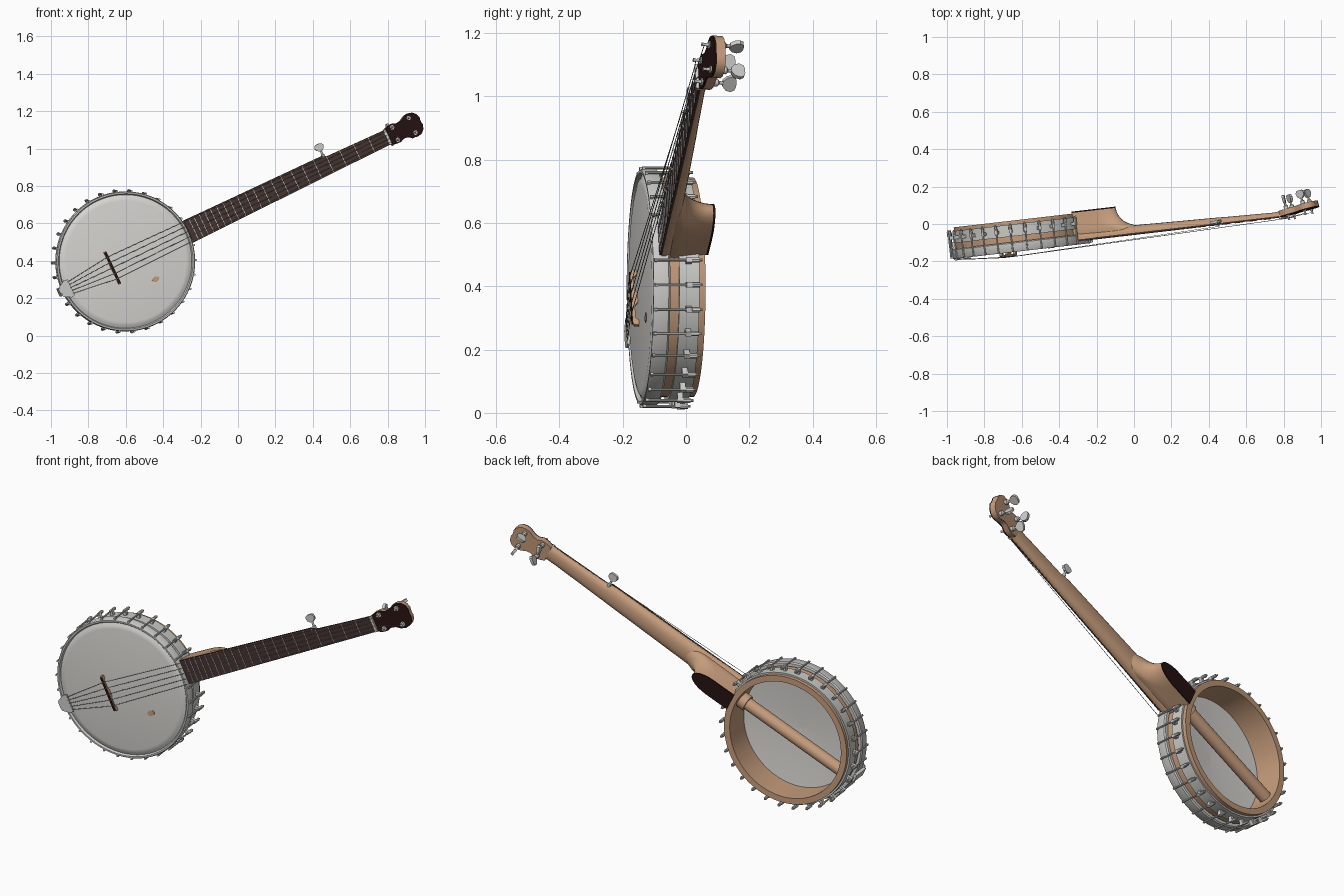
import bpy, bmesh, math
from mathutils import Matrix, Vector

if "Cube" in bpy.data.objects:
    bpy.data.objects.remove(bpy.data.objects["Cube"])

# Instrument frame: u along the neck, v across it, w out of the drum face
yaw, tilt = math.radians(6.6), math.radians(25.2)
A, Z = Vector((math.cos(yaw), math.sin(yaw), 0)), Vector((0, 0, 1))
U = A * math.cos(tilt) + Z * math.sin(tilt)
V = Z * math.cos(tilt) - A * math.sin(tilt)
W = U.cross(V)
FRAME = Matrix((U, V, W)).transposed().to_4x4()
FRAME.translation = (-0.60, -0.145, 0.397)


def material(name, rgb):
    m = bpy.data.materials.new(name)
    m.diffuse_color = (*rgb, 1)
    m.use_nodes = True
    m.node_tree.nodes["Principled BSDF"].inputs["Base Color"].default_value = m.diffuse_color
    return m


WOOD = material("tan wood", (0.56, 0.335, 0.20))
DARK = material("dark veneer", (0.02, 0.006, 0.006))
BOARD = material("fingerboard brown", (0.06, 0.035, 0.03))
SKIN = material("drum white", (0.68, 0.67, 0.64))
METAL = material("pale metal", (0.60, 0.60, 0.58))
STEEL = material("string steel", (0.35, 0.35, 0.34))


def place(name, mesh, mat=None, local=Matrix()):
    ob = bpy.data.objects.new(name, mesh)
    bpy.context.collection.objects.link(ob)
    if mat:
        mesh.materials.append(mat)
    ob.matrix_world = FRAME @ local
    return ob


def build(name, verts, faces, mat, local=Matrix(), angle=35):
    me = bpy.data.meshes.new(name)
    me.from_pydata([tuple(v) for v in verts], [], faces)
    bm = bmesh.new()
    bm.from_mesh(me)
    bmesh.ops.recalc_face_normals(bm, faces=bm.faces)
    bm.to_mesh(me)
    bm.free()
    me.shade_smooth()
    me.set_sharp_from_angle(angle=math.radians(angle))
    return place(name, me, mat, local)


def loft(name, rings, mat, local=Matrix(), caps=True):
    n = len(rings[0])
    faces = [(i * n + j, i * n + (j + 1) % n, (i + 1) * n + (j + 1) % n, (i + 1) * n + j)
             for i in range(len(rings) - 1) for j in range(n)]
    if caps:
        faces += [tuple(range(n)), tuple(range((len(rings) - 1) * n, len(rings) * n))]
    return build(name, [p for r in rings for p in r], faces, mat, local)


def prism(name, outline, w0, w1, mat, local=Matrix()):
    return loft(name, [[(x, y, w) for x, y in outline] for w in (w0, w1)], mat, local)


def box(name, u, v, w, mat, local=Matrix()):
    return prism(name, [(u[0], v[0]), (u[1], v[0]), (u[1], v[1]), (u[0], v[1])], w[0], w[1], mat, local)


def rod(name, points, r, mat, local=Matrix(), n=12):
    # Round bar through points; r may be one radius or one per point
    points = [Vector(p) for p in points]
    radii = r if isinstance(r, (list, tuple)) else [r] * len(points)
    q = (points[-1] - points[0]).to_track_quat('Z', 'Y')
    ring = [Vector((math.cos(k * math.tau / n), math.sin(k * math.tau / n), 0)) for k in range(n)]
    return loft(name, [[p + q @ (c * s) for c in ring] for p, s in zip(points, radii)], mat, local)


def lathe(name, profile, mat, n=96):
    # Closed (radius, w) profile turned around the drum axis
    profile = profile + profile[:1]
    return loft(name, [[(r * math.cos(k * math.tau / n), r * math.sin(k * math.tau / n), w)
                        for k in range(n)] for r, w in profile], mat, caps=False)


def rect(r0, r1, w0, w1):
    return [(r0, w0), (r1, w0), (r1, w1), (r0, w1)]


# Drum
lathe("wood_rim", rect(0.315, 0.347, -0.168, -0.02), WOOD)
lathe("rim_band", rect(0.34, 0.356, -0.148, -0.084), METAL)
lathe("tension_hoop", [(0.352, -0.054), (0.368, -0.054), (0.374, -0.048), (0.374, -0.006),
                       (0.370, 0.0), (0.362, 0.0), (0.357, -0.006)], METAL)
lathe("drum_head", [(0.0005, 0.0), (0.325, 0.0), (0.342, -0.003), (0.352, -0.010), (0.358, -0.012),
                    (0.358, -0.02), (0.335, -0.016), (0.0005, -0.006)], SKIN)
prism("head_spot", [(0.105 + 0.021 * math.cos(k * math.tau / 8), -0.155 + 0.015 * math.sin(k * math.tau / 8))
                    for k in range(8)], 0.0, 0.002, WOOD)

# Tension hooks around the drum, leaving room for the neck
for k in range(1, 30):
    turn = Matrix.Rotation(k * math.tau / 30, 4, 'Z')
    rod("hook_rod", [(0.379, 0, -0.004), (0.379, 0, -0.155)], 0.0045, METAL, turn, 8)
    box("hook_tip", (0.366, 0.382), (-0.005, 0.005), (-0.012, -0.003), METAL, turn)
    box("hook_shoe", (0.350, 0.384), (-0.008, 0.008), (-0.122, -0.104), METAL, turn)
    rod("hook_nut", [(0.379, 0, -0.122), (0.379, 0, -0.146)], 0.0085, METAL, turn, 8)

# Dowel through the drum
rod("dowel", [(-0.325, 0, -0.10), (0.325, 0, -0.10)], 0.032, WOOD, n=24)
rod("dowel_collar", [(0.275, 0, -0.10), (0.32, 0, -0.10)], 0.042, WOOD, n=24)

# Neck: rounded sections, wider on one side below the short string peg
rings = []
for u, right, left, back in [(0.35, .065, .065, -.075), (0.70, .058, .061, -.068), (1.17, .049, .059, -.058),
                             (1.20, .048, .055, -.057), (1.225, .048, .047, -.056), (1.50, .042, .042, -.050),
                             (1.565, .042, .042, -.055)]:
    ring = []
    for k in range(17):
        c, s = math.cos(k * math.pi / 16), math.sin(k * math.pi / 16)
        half = left if c > 0 else right
        ring.append((u, half * math.copysign(abs(c) ** 0.85, c), -0.027 + (back + 0.027) * s ** 0.85))
    rings.append(ring)
loft("neck", rings, WOOD)


def heel_outline(end, half):
    # Straight sides ending in a rounded nose
    pts = [(0.34, half)]
    nose = min(0.11, end - 0.4)
    for k in range(13):
        t = math.pi / 2 - k * math.pi / 12
        pts.append((end - nose + nose * math.cos(t), half * math.sin(t)))
    return pts + [(0.34, -half)]


# Heel and its dark cap
loft("heel", [[(x, y, w) for x, y in heel_outline(end, half)] for w, end, half in
              [(-.172, .578, .047), (-.15, .582, .049), (-.125, .592, .052), (-.10, .613, .055),
               (-.083, .64, .057), (-.070, .675, .058), (-.055, .70, .056), (-.03, .70, .055)]], WOOD)
prism("heel_cap", heel_outline(0.578, 0.047), -0.179, -0.172, DARK)

# Fingerboard, frets and nut
prism("fingerboard", [(.375, -.064), (1.555, -.042), (1.555, .042), (1.222, .047), (1.19, .060), (.375, .064)],
      -0.028, -0.019, BOARD)
for n in range(1, 22):
    u = 1.555 - 1.635 * (1 - 2 ** (-n / 12))
    low = 0.064 - 0.0188 * (u - 0.375)
    high = 0.064 - 0.0049 * (u - 0.375) if u < 1.19 else low - 0.001
    box("fret", (u - .0018, u + .0018), (-low, high), (-0.02, -0.0165), METAL)
box("nut", (1.553, 1.567), (-0.042, 0.042), (-0.03, -0.012), SKIN)

# Peghead, tilted back
HEAD = Matrix.Translation((1.56, 0, -0.022)) @ Matrix.Rotation(math.radians(9), 4, 'Y')
side = [(0, .042), (.025, .052), (.055, .055), (.08, .045), (.105, .048), (.13, .062), (.155, .068),
        (.18, .062), (.198, .045), (.207, .022), (.204, .008)]
outline = side + [(x, -y) for x, y in reversed(side)]
prism("peghead", outline, -0.034, -0.005, WOOD, HEAD)
prism("peghead_veneer", outline, -0.005, 0.001, DARK, HEAD)


def tuner(local, length):
    # Post in front, casing and paddle button behind
    rod("tuner_post", [(0, 0, -0.03), (0, 0, 0.012), (0, 0, 0.016), (0, 0, 0.026)],
        [.0065, .0055, .004, .0065], METAL, local)
    rod("tuner_washer", [(0, 0, 0), (0, 0, 0.004)], 0.012, METAL, local, 16)
    rod("tuner_casing", [(0, 0, -0.032), (0, 0, -0.05), (0, 0, -0.055), (0, 0, -length)],
        [.012, .012, .006, .005], METAL, local)
    paddle = [(.009, 0), (.022, .012), (.026, .028), (.020, .040), (.008, .044)]
    paddle += [(-x, y) for x, y in reversed(paddle)]
    loft("tuner_button", [[(x, t, -length - y) for x, y in paddle] for t in (-.007, .007)], METAL, local)


posts = [(0.045, -.037, 40), (0.15, -.043, 100), (0.15, .043, 10), (0.045, .037, 70)]
for x, y, spin in posts:
    tuner(HEAD @ Matrix.Translation((x, y, 0.001)) @ Matrix.Rotation(math.radians(spin), 4, 'Z'), 0.066)

# Short string peg on the side of the neck
SIDE = Matrix.Translation((1.205, 0, -0.036))
rod("side_peg_shaft", [(0, .03, 0), (0, .062, 0), (0, .066, 0), (0, .088, 0)], [.010, .010, .006, .005], METAL, SIDE)
shape = [(.008, .086), (.022, .096), (.026, .110), (.020, .122), (.008, .126)]
prism("side_peg_button", shape + [(-x, y) for x, y in reversed(shape)], -.007, .007, METAL, SIDE)
rod("side_string_post", [(1.197, .05, -.03), (1.197, .05, -.009)], .004, METAL)

# Bridge on three feet with a dark top edge
half = [(.096, 0), (.096, .014), (.088, .019), (-.088, .019), (-.096, .014), (-.096, 0), (-.080, 0),
        (-.070, .010), (-.030, .010), (-.015, 0), (.015, 0), (.030, .010), (.070, .010), (.080, 0)]
loft("bridge", [[(u, v, w) for v, w in half] for u in (-.088, -.074)], WOOD)
box("bridge_top", (-.086, -.076), (-.09, .09), (.019, .023), DARK)

# Tailpiece
prism("tailpiece", [(-.385, -.028), (-.345, -.05), (-.325, -.046), (-.325, .046), (-.345, .05), (-.385, .028)],
      0.002, 0.009, METAL)
box("tailpiece_bracket", (-.392, -.376), (-.022, .022), (-.09, .006), METAL)

# Strings from tailpiece over bridge and nut to the posts
ends = [HEAD @ Vector((x, y, 0.018)) for x, y, _ in posts]
for i in range(5):
    path = [(-.33, -.034 + .017 * i, .009), (-.081, -.064 + .032 * i, .0245)]
    path += [(1.56, -.031 + .0207 * i, -.0105), ends[i]] if i < 4 else [(1.197, .05, -.010)]
    for a, b in zip(path, path[1:]):
        rod("string", [a, b], 0.0013, STEEL, n=6)
